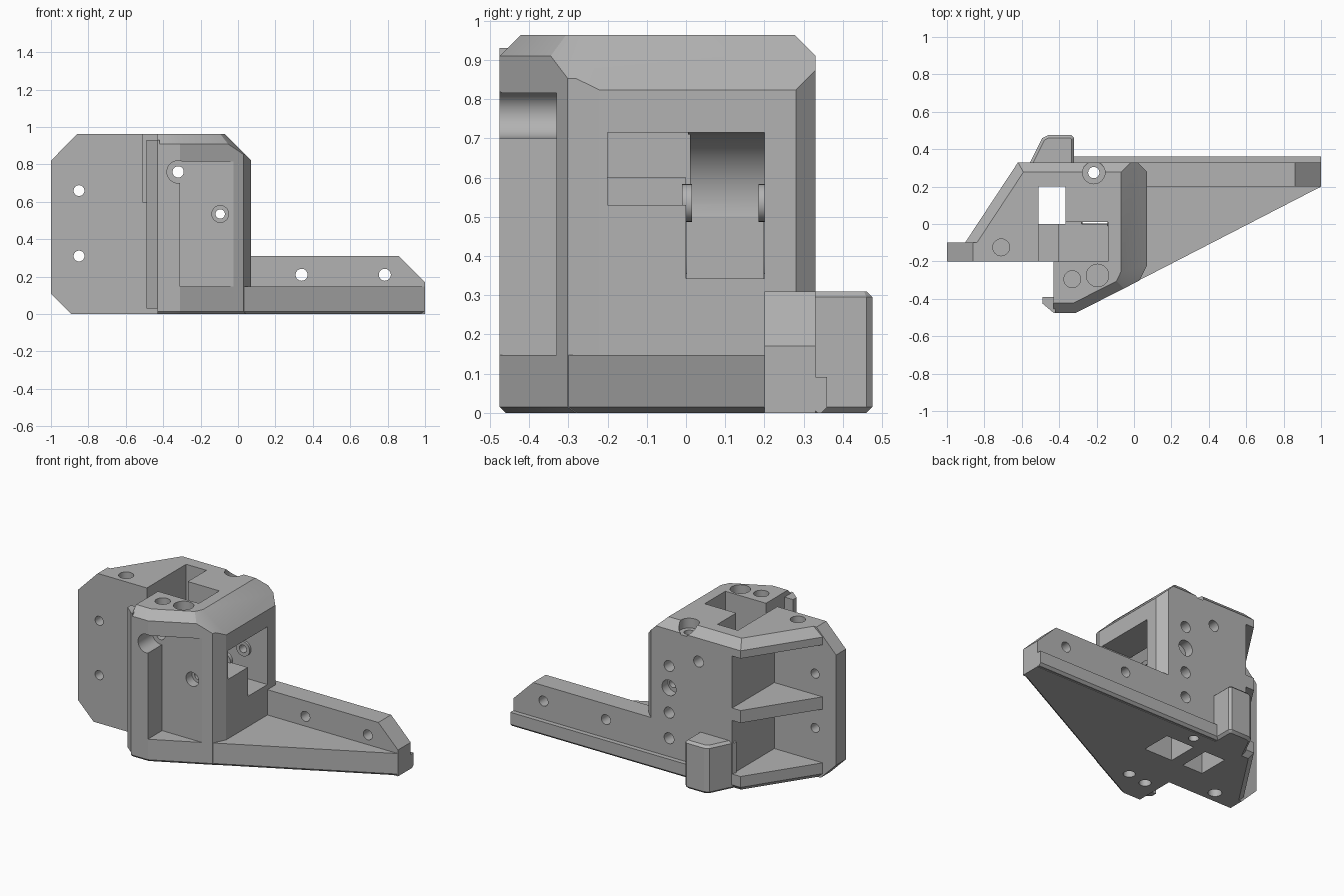
import bpy, bmesh, math
from mathutils import Vector

if "Cube" in bpy.data.objects:
    bpy.data.objects.remove(bpy.data.objects["Cube"])

grey = bpy.data.materials.new("grey plastic")
grey.diffuse_color = (0.45, 0.45, 0.45, 1)
grey.use_nodes = True
grey.node_tree.nodes["Principled BSDF"].inputs["Base Color"].default_value = grey.diffuse_color


def prism(name, pts, lo, hi, axis="z", cuts=()):
    """Extrude a 2D outline along an axis, then trim with (point, normal) planes."""
    bm = bmesh.new()
    place = {"x": lambda a, b, t: (t, a, b),
             "y": lambda a, b, t: (a, t, b),
             "z": lambda a, b, t: (a, b, t)}[axis]
    low = [bm.verts.new(place(a, b, lo)) for a, b in pts]
    high = [bm.verts.new(place(a, b, hi)) for a, b in pts]
    n = len(pts)
    bm.faces.new(low)
    bm.faces.new(high)
    for i in range(n):
        j = (i + 1) % n
        bm.faces.new((low[i], low[j], high[j], high[i]))
    for co, no in cuts:
        r = bmesh.ops.bisect_plane(bm, geom=bm.verts[:] + bm.edges[:] + bm.faces[:], dist=1e-5,
                                   plane_co=co, plane_no=no, clear_outer=True)
        rim = [e for e in r["geom_cut"] if isinstance(e, bmesh.types.BMEdge)]
        if len(rim) > 2:
            bmesh.ops.contextual_create(bm, geom=rim)
    bmesh.ops.recalc_face_normals(bm, faces=bm.faces[:])
    me = bpy.data.meshes.new(name)
    bm.to_mesh(me)
    bm.free()
    me.materials.append(grey)
    ob = bpy.data.objects.new(name, me)
    bpy.context.collection.objects.link(ob)
    return ob


def edge_cuts(pts, edges, size, z, up=1):
    """45 degree chamfer planes on chosen edges of a counter-clockwise outline."""
    out = []
    for i in edges:
        a, b = Vector(pts[i]), Vector(pts[(i + 1) % len(pts)])
        d = (b - a).normalized()
        out.append(((a.x, a.y, z - up * size), (d.y, -d.x, up)))
    return out


def box(name, x0, x1, y0, y1, z0, z1):
    return prism(name, [(x0, y0), (x1, y0), (x1, y1), (x0, y1)], z0, z1)


def rod(name, a, b, r, lo, hi, axis="y", n=32):
    ring = [(a + r * math.cos(2 * math.pi * i / n), b + r * math.sin(2 * math.pi * i / n))
            for i in range(n)]
    return prism(name, ring, lo, hi, axis)


def combine(body, tool, op):
    m = body.modifiers.new(op, "BOOLEAN")
    m.operation, m.solver, m.object = op, "EXACT", tool
    bpy.context.view_layer.objects.active = body
    bpy.ops.object.modifier_apply(modifier=m.name)
    bpy.data.objects.remove(tool, do_unlink=True)


TOP = 0.963
# tower with chamfered top and corners
tower = [(-0.43, -0.475), (-0.31, -0.475), (0.03, -0.302), (0.07, -0.22),
         (0.07, 0.28), (0.02, 0.33), (-0.43, 0.33)]
body = prism("bracket", tower, 0, TOP,
             cuts=edge_cuts(tower, (0, 1, 5), 0.053, TOP) + edge_cuts(tower, (3,), 0.14, TOP)
             + edge_cuts(tower, (2,), 0.11, TOP) + edge_cuts(tower, (0, 1), 0.015, 0, -1))

# ribbed wing and its mounting plate
wing = [(-0.91, -0.2), (-0.42, -0.2), (-0.42, 0.33), (-0.62, 0.33), (-0.91, -0.11)]
corners = [((-1, 0, 0.82), (-1, 0, 1)), ((-1, 0, 0.11), (-1, 0, -1))]
wing_ob = prism("wing", wing, 0, TOP, cuts=edge_cuts(wing, (2, 3), 0.053, TOP) + corners
                + edge_cuts(wing, (2, 3), 0.03, 0, -1))
for z0, z1 in ((0.1, 0.445), (0.525, 0.86)):
    combine(wing_ob, box("rib_pocket", -1.2, -0.56, -0.1, 0.6, z0, z1), "DIFFERENCE")
plate = prism("mount_plate", [(-1, 0.11), (-0.89, 0), (-0.6, 0), (-0.6, TOP), (-0.86, TOP), (-1, 0.82)],
              -0.2, -0.1, "y")

# triangular foot, long rail, ledge, rear tab and front lip
foot = [(-0.43, -0.475), (-0.31, -0.475), (1, 0.2), (1, 0.33), (-0.43, 0.33)]
tab = [(-0.57, 0.3), (-0.32, 0.3), (-0.32, 0.46), (-0.335, 0.475), (-0.46, 0.475), (-0.49, 0.46)]
lip = [(-0.42, -0.475), (-0.43, -0.475), (-0.49, -0.425), (-0.49, -0.39), (-0.42, -0.39)][::-1]
parts = [
    wing_ob, plate,
    prism("foot", foot, 0, 0.147, cuts=edge_cuts(foot, (0, 1), 0.015, 0, -1)),
    prism("rail", [(-0.3, 0), (1, 0), (1, 0.17), (0.86, 0.31), (-0.3, 0.31)], 0.2, 0.33, "y"),
    prism("ledge", [(0.32, 0.015), (0.335, 0), (0.345, 0), (0.36, 0.015), (0.36, 0.092), (0.32, 0.092)],
          -0.4, 1, "x"),
    prism("rear_tab", tab, 0, 0.31, cuts=edge_cuts(tab, (1, 2, 3, 4, 5), 0.015, 0.31)
          + edge_cuts(tab, (1, 2, 3, 4, 5), 0.015, 0, -1)),
    prism("front_lip", lip, 0.03, 0.93),
]
for p in parts:
    combine(body, p, "UNION")

# front recess, belt shafts and side window
cutters = [
    box("front_recess", -0.31, 0.3, -0.7, -0.33, 0.147, 0.815),
    box("front_slot", -0.51, -0.37, -0.2, 0.01, 0.6, 1.2),
    box("top_shaft", -0.40, -0.14, -0.2, 0.01, 0.53, 1.2),
    box("through_shaft", -0.51, -0.365, 0.0, 0.2, -0.2, 1.2),
    box("slot_mouth", -0.51, -0.43, -0.3, -0.19, 0.6, 1.2),
    box("upper_window", -0.3, 0.3, -0.2, 0.005, 0.53, 0.715),
    box("lower_window", -0.1, 0.3, 0.0, 0.2, 0.343, 0.715),
    rod("pulley_space", -0.1, 0.535, 0.18, 0.0, 0.2, n=48),
    box("belt_shaft", -0.28, -0.08, 0.002, 0.198, -0.2, 0.5),
]
for c in cutters:
    combine(body, c, "DIFFERENCE")

# spacer bosses beside the pulley
for y0, y1 in ((-0.01, 0.015), (0.185, 0.21)):
    combine(body, rod("boss", -0.095, 0.535, 0.048, y0, y1), "UNION")

# holes: (a, b, radius, start, end, axis)
holes = [
    (-0.32, 0.76, 0.06, -0.7, -0.33, "y"), (-0.32, 0.76, 0.03, -0.5, 0.6, "y"),
    (-0.095, 0.535, 0.045, -0.5, -0.27, "y"), (-0.095, 0.535, 0.025, -0.4, 0.6, "y"),
    (-0.11, 0.535, 0.05, 0.27, 0.6, "y"),
    (-0.32, 0.76, 0.035, 0.25, 0.6, "y"),
    (-0.215, 0.275, 0.06, 0.9, 1.2, "z"), (-0.215, 0.275, 0.03, -0.2, 1.0, "z"),
    (-0.71, -0.125, 0.045, 0.88, 1.2, "z"), (-0.71, -0.125, 0.04, -0.2, 0.08, "z"),
    (-0.33, -0.295, 0.045, 0.85, 1.2, "z"), (-0.33, -0.295, 0.035, -0.2, 0.1, "z"),
    (-0.195, -0.275, 0.06, 0.85, 1.2, "z"), (-0.195, -0.275, 0.035, -0.2, 0.1, "z"),
]
holes += [(-0.85, z, 0.029, -0.5, 0.1, "y") for z in (0.31, 0.66)]
holes += [(x, 0.21, 0.032, 0.1, 0.6, "y") for x in (0.34, 0.785)]
holes += [(-0.11, z, 0.035, 0.22, 0.6, "y") for z in (0.21, 0.375, 0.675)]
for a, b, r, lo, hi, axis in holes:
    combine(body, rod("hole", a, b, r, lo, hi, axis), "DIFFERENCE")

bpy.ops.object.select_all(action="DESELECT")
body.select_set(True)
bpy.context.view_layer.objects.active = body
bpy.ops.object.shade_smooth_by_angle(angle=math.radians(25))
